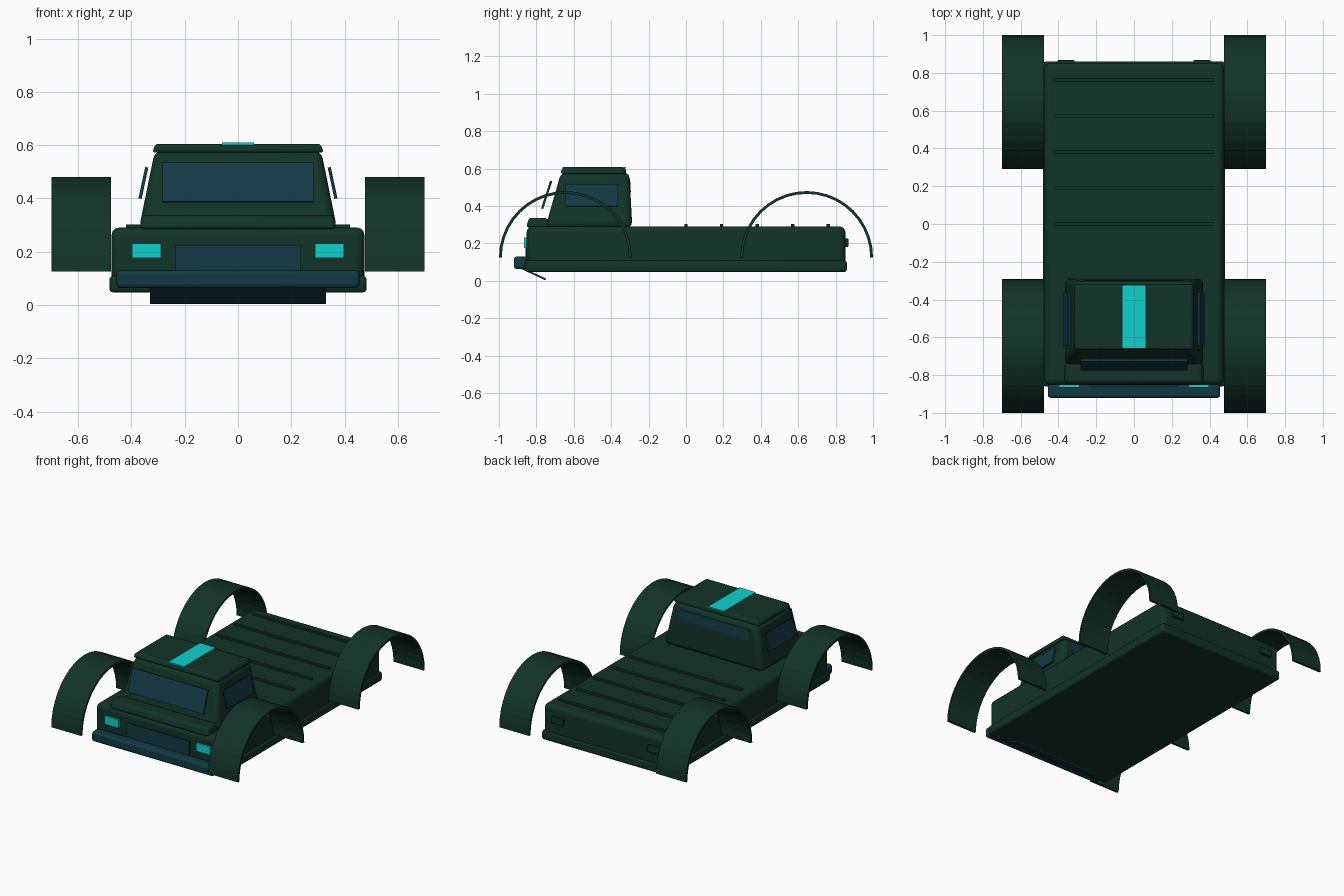
import bpy
import bmesh
import math
from mathutils import Matrix, Vector

cube = bpy.data.objects.get("Cube")
if cube:
    bpy.data.objects.remove(cube, do_unlink=True)


def material(name, rgb):
    m = bpy.data.materials.new(name)
    m.use_nodes = True
    colour = (*rgb, 1)
    m.diffuse_color = colour
    m.node_tree.nodes["Principled BSDF"].inputs["Base Color"].default_value = colour
    return m


GREEN = material("dark green", (0.006, 0.033, 0.021))
BLUE = material("dark blue", (0.006, 0.042, 0.06))
CYAN = material("bright cyan", (0.006, 0.64, 0.6))


def finish(name, bm, mat, bevel=0, segments=3):
    bmesh.ops.recalc_face_normals(bm, faces=bm.faces)
    mesh = bpy.data.meshes.new(name)
    bm.to_mesh(mesh)
    bm.free()
    mesh.materials.append(mat)
    ob = bpy.data.objects.new(name, mesh)
    bpy.context.collection.objects.link(ob)
    if bevel:
        mod = ob.modifiers.new("rounded edges", 'BEVEL')
        mod.width = bevel
        mod.segments = segments
        bpy.ops.object.select_all(action='DESELECT')
        ob.select_set(True)
        bpy.context.view_layer.objects.active = ob
        bpy.ops.object.shade_smooth_by_angle(angle=math.radians(35))
    return ob


def block(name, x, y, z, mat, bevel=0, top_x=None, top_y=None):
    """Box between ranges; the top may have its own x and y ranges."""
    bm = bmesh.new()
    bmesh.ops.create_cube(bm, size=2)
    for v in bm.verts:
        up = v.co.z > 0
        xr = top_x if up and top_x else x
        yr = top_y if up and top_y else y
        v.co = Vector((xr[v.co.x > 0], yr[v.co.y > 0], z[up]))
    return finish(name, bm, mat, bevel)


def plate(name, centre, size, mat, axis='X', angle=0, bevel=0):
    """Thin tilted panel."""
    bm = bmesh.new()
    bmesh.ops.create_cube(bm, size=1)
    bm.transform(Matrix.Translation(centre)
                 @ Matrix.Rotation(math.radians(angle), 4, axis)
                 @ Matrix.Diagonal((*size, 1)))
    return finish(name, bm, mat, bevel)


def arch(name, x0, x1, cy, cz, outer, inner, steps=20):
    """Half-round mudguard, swept along x."""
    bm = bmesh.new()
    rings = []
    for i in range(steps + 1):
        a = math.pi * i / steps
        rings.append([bm.verts.new((x, cy - r * math.cos(a), cz + r * math.sin(a)))
                      for x, r in ((x0, outer), (x1, outer), (x1, inner), (x0, inner))])
    for a, b in zip(rings, rings[1:]):
        for k in range(4):
            n = (k + 1) % 4
            bm.faces.new((a[k], a[n], b[n], b[k]))
    bm.faces.new(rings[0])
    bm.faces.new(rings[-1])
    return finish(name, bm, GREEN)


# Chassis and body
block("sill", (-.483, .483), (-.86, .86), (.047, .11), GREEN, .015)
block("body", (-.475, .475), (-.852, .852), (.06, .291), GREEN, .03)

# Raised slats across the load bed
for i in range(5):
    y = .19 * i
    block(f"bed_slat_{i + 1}", (-.42, .42), (y - .009, y + .009), (.28, .303), GREEN)

# Cab
block("cowl", (-.37, .37), (-.855, -.735), (.285, .337), GREEN, .016,
      top_x=(-.36, .36), top_y=(-.84, -.74))
block("cab", (-.372, .372), (-.752, -.287), (.285, .58), GREEN, .03,
      top_x=(-.312, .312), top_y=(-.668, -.303))
block("roof", (-.322, .322), (-.67, -.318), (.572, .605), GREEN, .012,
      top_x=(-.31, .31), top_y=(-.662, -.325))
block("roof_stripe", (-.06, .06), (-.66, -.322), (.601, .609), CYAN)

# Windows
plate("windshield", (0, -.745, .46), (.565, .012, .155), BLUE, 'X', -18)
plate("rear_window", (0, -.303, .51), (.52, .012, .07), BLUE, 'X', 3)

# Front face
block("grille", (-.236, .236), (-.859, -.84), (.125, .226), BLUE)
block("bumper", (-.456, .456), (-.92, -.85), (.064, .13), BLUE, .015)
plate("skid_plate", (0, -.815, .038), (.66, .145, .01), BLUE, 'X', -25)

# Mirrored parts
for side, s in (("left", 1), ("right", -1)):
    plate(side + "_window", (s * .355, -.503, .458), (.012, .28, .12), BLUE, 'Y', -s * 12)
    plate(side + "_headlight", (s * .343, -.855, .203), (.108, .02, .055), CYAN)
    plate(side + "_tail_lamp", (s * .36, .857, .203), (.09, .022, .045), GREEN, bevel=.004)
    for end, cy in (("front", -.645), ("rear", .645)):
        arch(f"{end}_{side}_mudguard", s * .476, s * .7, cy, .125, .355, .34)
